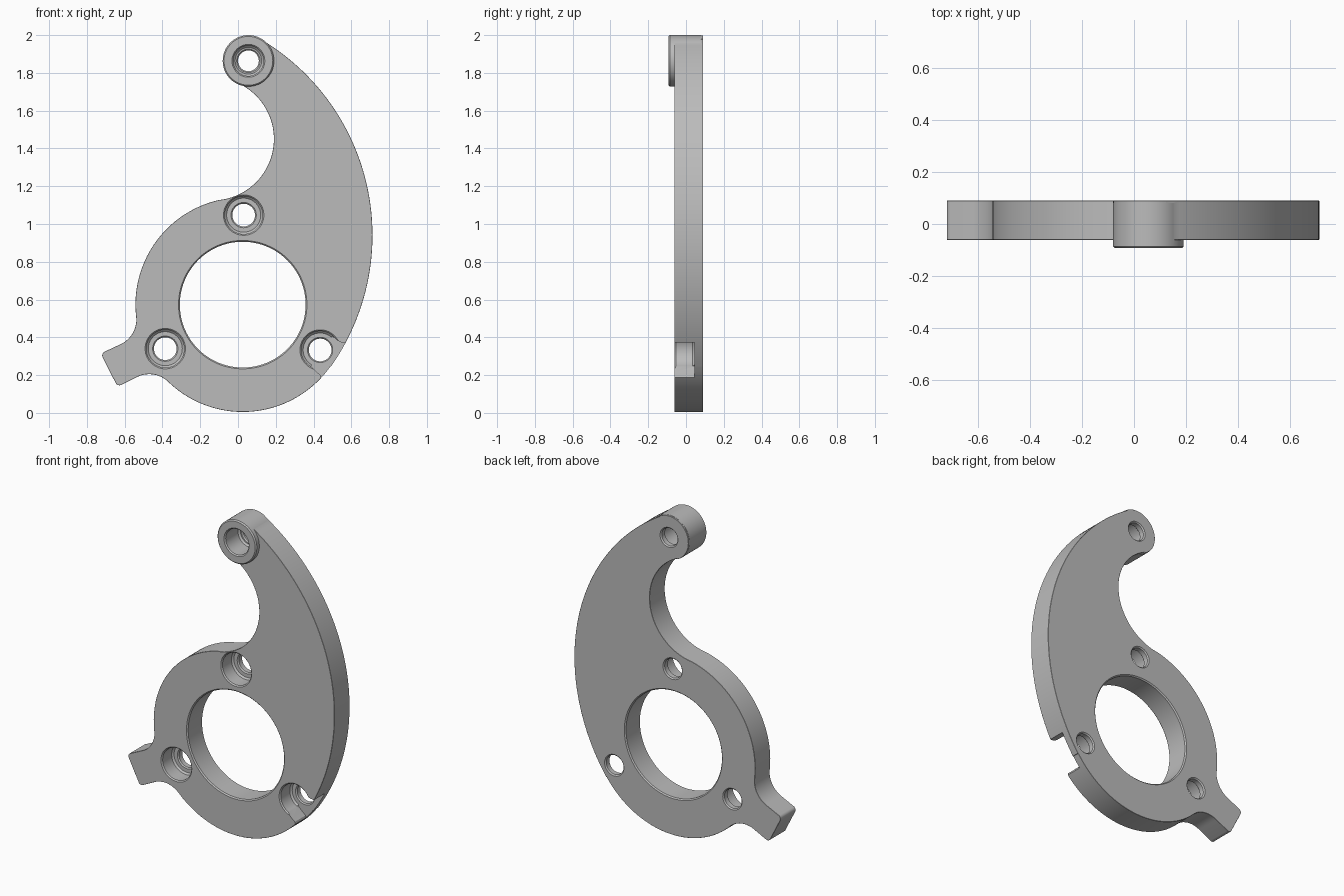
import bpy, bmesh
from math import sin, cos, radians, pi

if "Cube" in bpy.data.objects:
    bpy.data.objects.remove(bpy.data.objects["Cube"])

FRONT, BACK, FLOOR = -0.061, 0.09, 0.045   # plate faces and counterbore floor
DISC, BOSS = (0.025, 0.573), (0.055, 1.864)
BOLTS = {"top": (0.03, 1.047), "right": (-0.385, 0.34), "left": (0.435, 0.333)}

metal = bpy.data.materials.new("grey_metal")
metal.use_nodes = True
metal.diffuse_color = (0.5, 0.5, 0.5, 1)
metal.node_tree.nodes["Principled BSDF"].inputs["Base Color"].default_value = (0.5, 0.5, 0.5, 1)


def finish(name, bm):
    bmesh.ops.recalc_face_normals(bm, faces=bm.faces)
    mesh = bpy.data.meshes.new(name)
    bm.to_mesh(mesh)
    bm.free()
    mesh.materials.append(metal)
    obj = bpy.data.objects.new(name, mesh)
    bpy.context.collection.objects.link(obj)
    return obj


def arc(centre, r, start, end, n):
    angles = [radians(start + (end - start) * i / n) for i in range(n + 1)]
    return [(centre[0] + r * cos(a), centre[1] + r * sin(a)) for a in angles]


def prism(name, outline, y0, y1):
    bm = bmesh.new()
    clean = [p for i, p in enumerate(outline)
             if abs(p[0] - outline[i - 1][0]) + abs(p[1] - outline[i - 1][1]) > 0.003]
    face = bm.faces.new([bm.verts.new((x, y0, z)) for x, z in clean])
    new = bmesh.ops.extrude_face_region(bm, geom=[face])["geom"]
    verts = [v for v in new if isinstance(v, bmesh.types.BMVert)]
    bmesh.ops.translate(bm, verts=verts, vec=(0, y1 - y0, 0))
    return finish(name, bm)


def lathe(name, centre, profile, n=64):
    """Solid turned about the y direction from (radius, y) pairs."""
    bm = bmesh.new()
    rings = [[bm.verts.new((centre[0] + r * cos(2 * pi * i / n), y,
                            centre[1] + r * sin(2 * pi * i / n))) for i in range(n)]
             for r, y in profile]
    for a, b in zip(rings, rings[1:]):
        for i in range(n):
            j = (i + 1) % n
            bm.faces.new((a[i], a[j], b[j], b[i]))
    bm.faces.new(rings[0])
    bm.faces.new(rings[-1])
    return finish(name, bm)


def bake(obj):
    graph = bpy.context.evaluated_depsgraph_get()
    obj_mesh = bpy.data.meshes.new_from_object(obj.evaluated_get(graph))
    obj.modifiers.clear()
    obj.data = obj_mesh


def combine(target, other, operation):
    mod = target.modifiers.new("combine", 'BOOLEAN')
    mod.operation, mod.solver, mod.object = operation, 'EXACT', other
    bake(target)
    bpy.data.objects.remove(other)


# Plate outline: disc, long outer arm, arm tip, inner hook, disc, side tab
outline = (arc(DISC, 0.568, 226, 324.8, 40)
           + arc((-0.495, 0.94), 1.207, -35.2, 59.3, 64)
           + arc(BOSS, 0.135, 59.3, 245.4, 32)
           + arc((-0.135, 1.45), 0.325, 65.4, -79.7, 40)
           + arc(DISC, 0.568, 100.3, 186.3, 36)
           + arc((-0.683, 0.495), 0.145, 6.3, -63, 14)
           + arc((-0.697, 0.304), 0.022, 117, 207, 6)
           + arc((-0.628, 0.168), 0.022, 207, 297, 6)
           + arc((-0.47, 0.06), 0.145, 117, 46, 14))
plate = prism("hooked_plate", outline, FRONT, BACK)
bevel = plate.modifiers.new("edge_break", 'BEVEL')
bevel.width, bevel.segments = 0.007, 1
bevel.limit_method, bevel.angle_limit = 'ANGLE', radians(60)
bake(plate)

# Raised boss at the arm tip
combine(plate, lathe("tip_boss", BOSS, [(0.129, -0.093), (0.136, -0.086), (0.136, 0.08)]), 'UNION')

# Large central bore with broken edges
c = 0.007
combine(plate, lathe("bore_cutter", DISC, [
    (0.35, FRONT - 0.01), (0.333 + c, FRONT), (0.333, FRONT + c),
    (0.333, BACK - c), (0.333 + c, BACK), (0.35, BACK + 0.01)], 96), 'DIFFERENCE')


# Counterbored holes
def counterbore(name, centre, wide, narrow, front):
    combine(plate, lathe(name, centre, [
        (wide + c + 0.01, front - 0.01), (wide, front + c), (wide, FLOOR - 0.01),
        (wide - 0.01, FLOOR), (narrow + c, FLOOR), (narrow, FLOOR + c),
        (narrow, BACK - c), (narrow + c + 0.01, BACK + 0.01)]), 'DIFFERENCE')


counterbore("tip_hole_cutter", BOSS, 0.08, 0.055, -0.093)
for side, centre in BOLTS.items():
    counterbore(side + "_hole_cutter", centre, 0.1, 0.06, FRONT)

# Flared notch opening one counterbore to the rim
notch = [(0.435, 0.333), (0.5, 0.407), (0.522, 0.386), (0.545, 0.374), (0.575, 0.372),
         (0.75, 0.38), (0.6, 0.1), (0.45, 0.12), (0.443, 0.18), (0.437, 0.2),
         (0.42, 0.214), (0.385, 0.247)]
combine(plate, prism("notch_cutter", notch, -0.2, FLOOR + 0.0005), 'DIFFERENCE')

# Smooth curved walls, keep the edges crisp
bpy.ops.object.select_all(action='DESELECT')
plate.select_set(True)
bpy.context.view_layer.objects.active = plate
bpy.ops.object.shade_smooth_by_angle(angle=radians(30))
